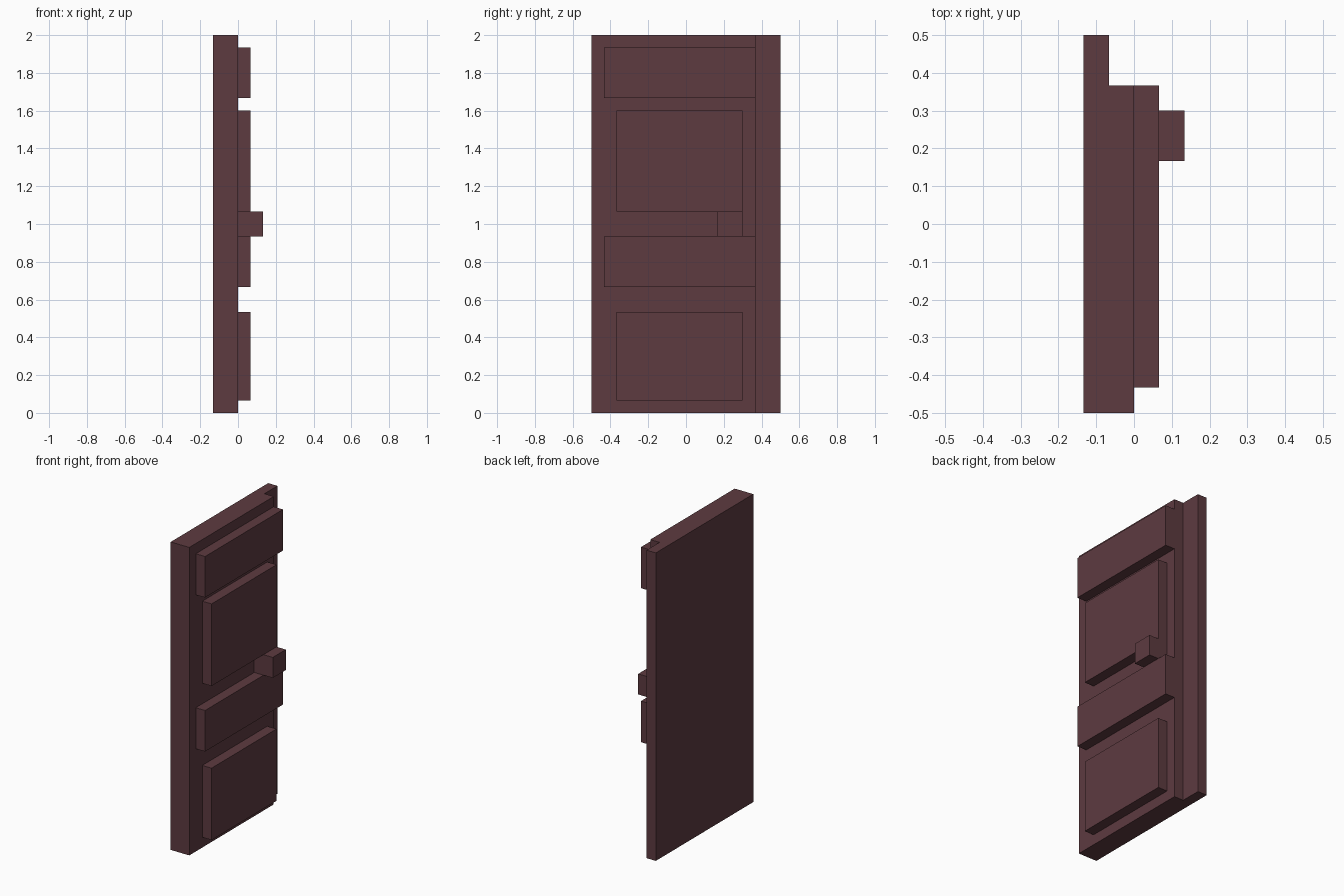
import bpy
import bmesh

cube = bpy.data.objects.get("Cube")
if cube:
    bpy.data.objects.remove(cube, do_unlink=True)

# Dark reddish brown wood
COLOUR = (0.11, 0.043, 0.051, 1.0)
wood = bpy.data.materials.new("dark_brown_wood")
wood.use_nodes = True
wood.diffuse_color = COLOUR
wood.node_tree.nodes["Principled BSDF"].inputs["Base Color"].default_value = COLOUR


def add_object(name, bm):
    bmesh.ops.recalc_face_normals(bm, faces=bm.faces)
    mesh = bpy.data.meshes.new(name)
    bm.to_mesh(mesh)
    bm.free()
    mesh.materials.append(wood)
    obj = bpy.data.objects.new(name, mesh)
    bpy.context.collection.objects.link(obj)
    return obj


def prism(name, profile, z0, z1):
    """Extrude an (x, y) outline from z0 up to z1."""
    bm = bmesh.new()
    base = bm.faces.new([bm.verts.new((x, y, z0)) for x, y in profile])
    grown = bmesh.ops.extrude_face_region(bm, geom=[base])["geom"]
    top = [v for v in grown if isinstance(v, bmesh.types.BMVert)]
    bmesh.ops.translate(bm, verts=top, vec=(0, 0, z1 - z0))
    return add_object(name, bm)


def raised_block(name, depth, y0, y1, z0, z1):
    """Block standing proud of the door face at x = 0."""
    return prism(name, [(0, y0), (depth, y0), (depth, y1), (0, y1)], z0, z1)


# Door slab with a stepped closing edge
BACK, STEP, EDGE = -0.1333, -0.0667, 0.3667
prism("door_slab", [(BACK, -0.5), (0, -0.5), (0, EDGE),
                    (STEP, EDGE), (STEP, 0.5), (BACK, 0.5)], 0, 2)

# Raised panels
RAISE = 0.0667
for name, z0, z1 in (("lower_panel", 0.0667, 0.5333), ("upper_panel", 1.0667, 1.6)):
    raised_block(name, RAISE, -0.3667, 0.3, z0, z1)

# Cross rails reaching the step
for name, z0 in (("middle_rail", 0.6667), ("top_rail", 1.6667)):
    raised_block(name, RAISE, -0.4333, EDGE, z0, z0 + 0.2667)

# Handle
raised_block("handle", 0.1333, 0.1667, 0.3, 0.9333, 1.0667)
